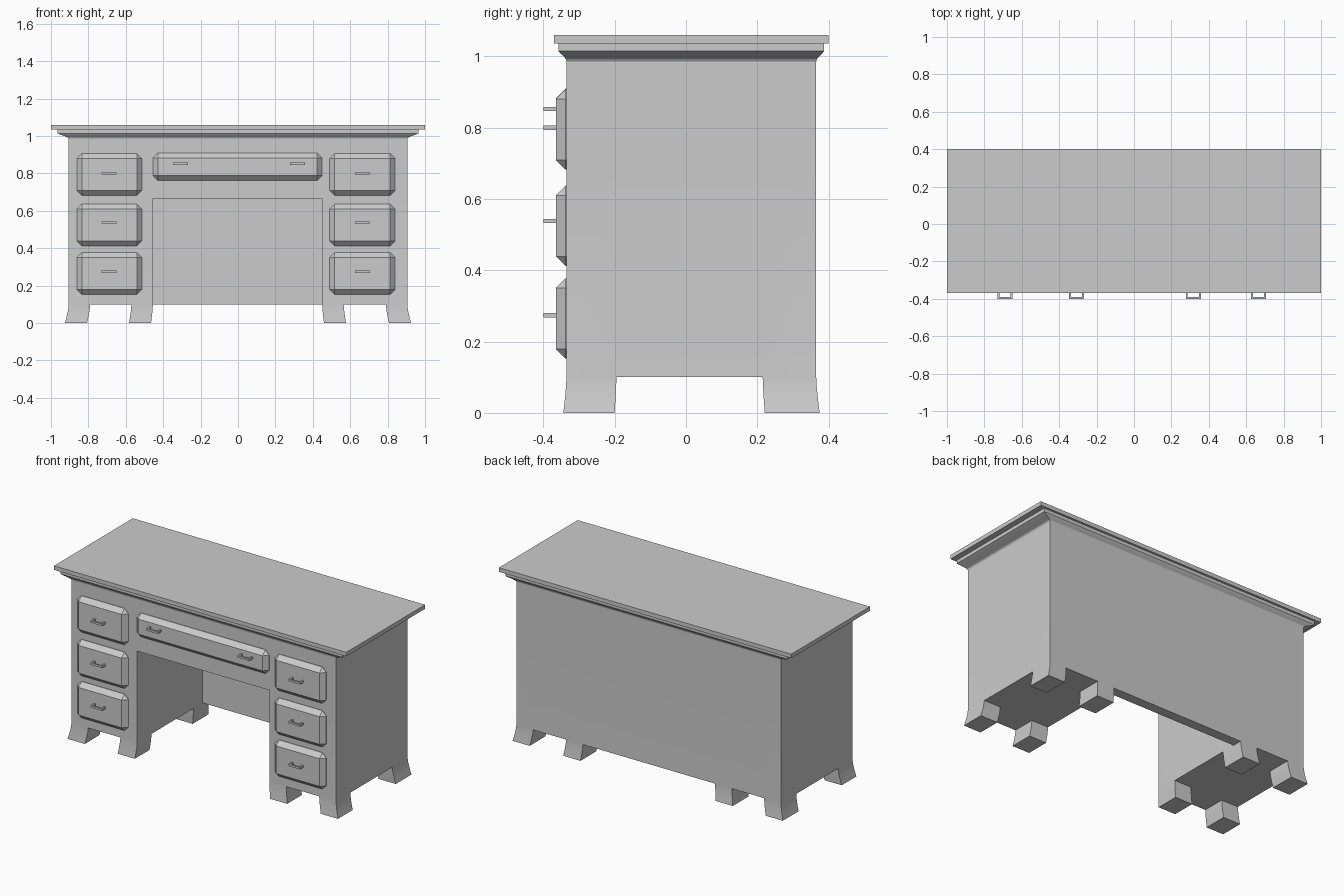
import bpy, bmesh, math
from itertools import product
from mathutils import Vector

if "Cube" in bpy.data.objects:
    bpy.data.objects.remove(bpy.data.objects["Cube"])


def finish(bm, name, smooth=False):
    bmesh.ops.recalc_face_normals(bm, faces=bm.faces)
    me = bpy.data.meshes.new(name)
    bm.to_mesh(me)
    bm.free()
    ob = bpy.data.objects.new(name, me)
    bpy.context.collection.objects.link(ob)
    if smooth:
        bpy.context.view_layer.objects.active = ob
        ob.select_set(True)
        bpy.ops.object.shade_smooth_by_angle(angle=math.radians(25))
        ob.select_set(False)
    return ob


def loft(name, rings, smooth=False):
    """Rings are (x half width, y front, y back, z), bottom to top."""
    bm = bmesh.new()
    loops = [[bm.verts.new(p) for p in ((-x, f, z), (x, f, z), (x, b, z), (-x, b, z))]
             for x, f, b, z in rings]
    for lo, hi in zip(loops, loops[1:]):
        for i in range(4):
            j = (i + 1) % 4
            bm.faces.new((lo[i], lo[j], hi[j], hi[i]))
    bm.faces.new(loops[0])
    bm.faces.new(loops[-1])
    return finish(bm, name, smooth)


# Carcass: outer skin of solid grid cells (two pedestals, knee hole, back panel, feet)
xs = [-.905, -.79, -.57, -.455, .45, .565, .79, .905]
ys = [-.335, -.195, .215, .305, .365]
zs = [0, .025, .05, .075, .1, .665, .99]


def solid(i, j, k):
    if not (0 <= i < 7 and 0 <= j < 4 and 0 <= k < 6):
        return False
    if k < 4:                                   # feet at pedestal corners
        return i in (0, 2, 4, 6) and j != 1
    if k == 4:                                  # knee hole closed by back panel
        return i != 3 or j == 3
    return True


bm = bmesh.new()
grid = {}


def vert(i, j, k):
    if (i, j, k) not in grid:
        grid[i, j, k] = bm.verts.new((xs[i], ys[j], zs[k]))
    return grid[i, j, k]


for cell in product(range(7), range(4), range(6)):
    if not solid(*cell):
        continue
    for axis, side in product(range(3), (0, 1)):
        near = list(cell)
        near[axis] += 2 * side - 1
        if solid(*near):
            continue
        corners = []
        for u, v in ((0, 0), (1, 0), (1, 1), (0, 1)):
            c = list(cell)
            c[axis] += side
            c[(axis + 1) % 3] += u
            c[(axis + 2) % 3] += v
            corners.append(vert(*c))
        bm.faces.new(corners if side else corners[::-1])
# Feet flare outwards towards the floor
for v in bm.verts:
    if v.co.z < .1:
        t = (1 - v.co.z / .1) ** 1.4
        v.co.x *= 1 + .022 * t
        v.co.y *= 1 + .027 * t
bmesh.ops.dissolve_limit(bm, angle_limit=math.radians(.3), verts=bm.verts, edges=bm.edges)
finish(bm, "desk_carcass", True)

# Cove moulding and table top
loft("cove_moulding", [(.905 + .06 * t, -.335 - .022 * t, .365 + .022 * t, z)
                       for t, z in ((0, .985), (.08, .992), (.4, 1.0), (.75, 1.007),
                                    (1, 1.014), (1, 1.036))], True)
loft("table_top", [(1, -.37, .4, 1.035), (1, -.37, .4, 1.06)])


# Drawer fronts with chamfered edges
def drawer(name, x0, x1, z0, z1):
    bm = bmesh.new()
    bmesh.ops.create_cube(bm, size=1)
    for v in bm.verts:
        v.co = Vector(((x0 + x1) / 2 + v.co.x * (x1 - x0), -.335 + v.co.y * .06,
                       (z0 + z1) / 2 + v.co.z * (z1 - z0)))
    bmesh.ops.bevel(bm, geom=bm.edges[:], offset=.027, segments=1, affect='EDGES')
    finish(bm, name)


# U-shaped pull handles
def handle(name, x, z):
    bm = bmesh.new()
    outline = [(-.04, -.36), (-.04, -.4), (.04, -.4), (.04, -.36),
               (.03, -.36), (.03, -.39), (-.03, -.39), (-.03, -.36)]
    face = bm.faces.new([bm.verts.new((x + a, b, z - .006)) for a, b in outline])
    new = bmesh.ops.extrude_face_region(bm, geom=[face])["geom"]
    bmesh.ops.translate(bm, vec=(0, 0, .012),
                        verts=[g for g in new if isinstance(g, bmesh.types.BMVert)])
    finish(bm, name)


for n, (z0, zh) in enumerate(((.152, .274), (.412, .538), (.682, .799))):
    for side, x0, x1, hx in (("left", -.862, -.514, -.69), ("right", .49, .84, .665)):
        drawer(f"{side}_drawer_{n + 1}", x0, x1, z0, z0 + .225)
        handle(f"{side}_handle_{n + 1}", hx, zh)

drawer("centre_drawer", -.455, .45, .762, .909)
for n, hx in enumerate((-.308, .317)):
    handle(f"centre_handle_{n + 1}", hx, .852)
